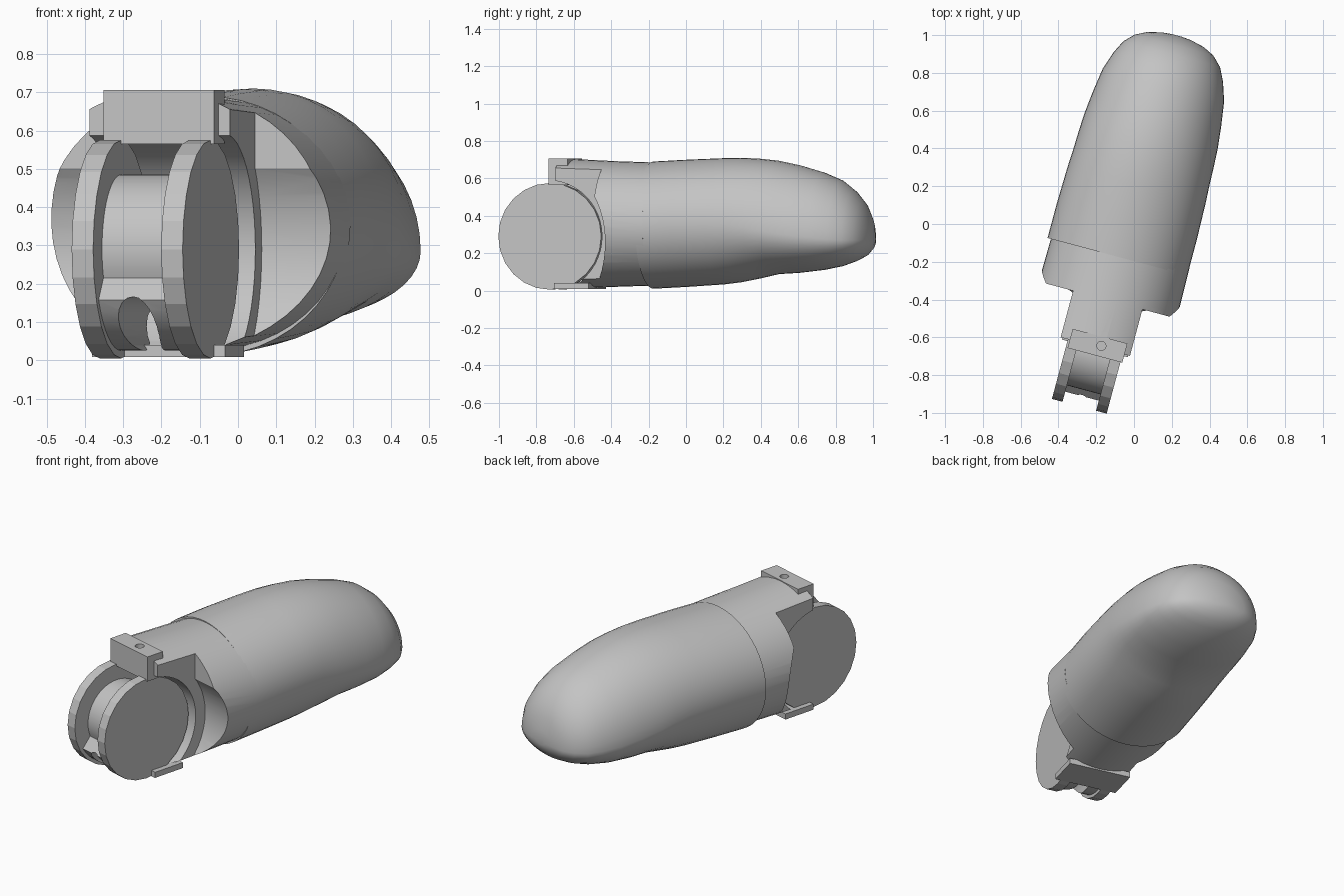
import bpy, bmesh
from math import sin, cos, pi, radians

if "Cube" in bpy.data.objects:
    bpy.data.objects.remove(bpy.data.objects["Cube"])

grey = bpy.data.materials.new("plain_grey")
grey.use_nodes = True
colour = (0.55, 0.55, 0.55, 1)
grey.diffuse_color = colour
grey.node_tree.nodes["Principled BSDF"].inputs["Base Color"].default_value = colour

MID = -0.03              # sideways centre of the finger
HINGE_Y, HINGE_Z = -0.722, 0.29
YAW = radians(-15)       # the finger lies turned about z
parts = []


def make(name, bm, keep=True):
    bmesh.ops.recalc_face_normals(bm, faces=bm.faces)
    mesh = bpy.data.meshes.new(name)
    bm.to_mesh(mesh)
    bm.free()
    mesh.materials.append(grey)
    obj = bpy.data.objects.new(name, mesh)
    bpy.context.collection.objects.link(obj)
    if keep:
        parts.append(obj)
    return obj


def loft(name, stations, centre, sides=48):
    """Skin oval rings: (y, half width, bottom, widest height, top)."""
    bm = bmesh.new()
    rings = []
    for y, w, bottom, mid, top in stations:
        ring = []
        for i in range(sides):
            a = 2 * pi * i / sides
            h = top - mid if sin(a) > 0 else mid - bottom
            ring.append(bm.verts.new((centre + w * cos(a), y, mid + h * sin(a))))
        rings.append(ring)
    for a, b in zip(rings, rings[1:]):
        for i in range(sides):
            j = (i + 1) % sides
            bm.faces.new((a[i], a[j], b[j], b[i]))
    bm.faces.new(rings[0])
    bm.faces.new(rings[-1])
    return make(name, bm)


def prism(name, points, x0, x1, keep=True):
    """Extrude a (y, z) outline sideways."""
    bm = bmesh.new()
    face = bm.faces.new([bm.verts.new((x0, y, z)) for y, z in points])
    out = bmesh.ops.extrude_face_region(bm, geom=[face])
    moved = [v for v in out["geom"] if isinstance(v, bmesh.types.BMVert)]
    bmesh.ops.translate(bm, verts=moved, vec=(x1 - x0, 0, 0))
    return make(name, bm, keep)


def circle(radius, n):
    return [(HINGE_Y + radius * cos(2 * pi * i / n),
             HINGE_Z + radius * sin(2 * pi * i / n)) for i in range(n)]


def rect(y0, y1, z0, z1):
    return [(y0, z0), (y1, z0), (y1, z1), (y0, z1)]


def rod(rx, ry, depth, loc, along_y=False):
    """Round cutter standing up, or lying along y."""
    bm = bmesh.new()
    bmesh.ops.create_cone(bm, cap_ends=True, segments=20, radius1=1, radius2=1, depth=depth)
    bmesh.ops.scale(bm, verts=bm.verts, vec=(rx, ry, 1))
    for v in bm.verts:
        if along_y:
            v.co.y, v.co.z = -v.co.z, v.co.y
    bmesh.ops.translate(bm, verts=bm.verts, vec=loc)
    return make("cutter", bm, False)


def cut(target, cutter):
    mod = target.modifiers.new("cut", 'BOOLEAN')
    mod.operation = 'DIFFERENCE'
    mod.solver = 'EXACT'
    mod.object = cutter
    bpy.context.view_layer.objects.active = target
    bpy.ops.object.modifier_apply(modifier=mod.name)
    bpy.data.objects.remove(cutter)


# Rounded fingertip shell with a soft pad underneath
loft("fingertip_shell", [
    (-0.19, .383, .01, .35, .69), (0, .383, .02, .36, .70),
    (.2, .378, .033, .36, .708), (.3, .373, .045, .355, .71),
    (.4, .37, .065, .34, .705), (.5, .365, .088, .32, .695),
    (.62, .352, .095, .30, .67), (.75, .333, .11, .285, .632),
    (.85, .30, .13, .275, .59), (.92, .265, .155, .27, .535),
    (.97, .215, .18, .27, .475), (1.0, .155, .21, .27, .41),
    (1.018, .08, .24, .275, .34), (1.023, .03, .26, .28, .305)], -0.04)

# Base collar: hinge socket in the middle, scooped cheeks at the sides
base = loft("base_collar", [
    (-0.15, .374, .028, .35, .684), (-0.4, .378, .02, .35, .692),
    (-0.68, .37, .008, .35, .706)], MID)
cut(base, prism("cutter", circle(.30, 48), -1, 1, False))
for side in (-1, 1):
    inner, outer = MID + side * .19, MID + side * .6
    cut(base, prism("cutter", circle(.365, 48), inner, outer, False))
    cut(base, prism("cutter", rect(-1, -0.425, .42, 1), inner, outer, False))

# Stop plate at the end of the top tongue, with a pin hole
plate = prism("stop_plate", rect(-0.725, -0.62, .565, .706), MID - .14, MID + .16)
for obj in (base, plate):
    cut(obj, rod(.024, .024, .2, (0, -0.668, .72)))

# Thin lip below the socket
prism("bottom_lip", rect(-0.69, -0.5, .008, .04), MID - .18, MID + .18)

# Hinge discs, mirrored either side of the drum
for label, side in (("right", -1), ("left", 1)):
    prism(label + "_hinge_disc", circle(.285, 24), MID + side * .092, MID + side * .15)

# Hinge drum, fuller at its lower front, with a cord groove
outline = []
for i in range(48):
    a = 2 * pi * i / 48
    r = .265 if radians(205) < a < radians(300) else .195
    outline.append((HINGE_Y + r * cos(a), HINGE_Z + r * sin(a)))
drum = prism("hinge_drum", outline, MID - .094, MID + .094)
cut(drum, rod(.05, .078, .6, (MID, -0.85, .088), True))

# Rear web tying the hinge to the collar
prism("hinge_web", rect(-0.62, -0.38, .2, .38), MID - .09, MID + .09)

# Smooth the curved faces and turn everything to its resting angle
for obj in parts:
    bpy.ops.object.select_all(action='DESELECT')
    obj.select_set(True)
    bpy.context.view_layer.objects.active = obj
    bpy.ops.object.shade_smooth_by_angle(angle=radians(10 if "disc" in obj.name else 30))
    obj.rotation_euler.z = YAW
